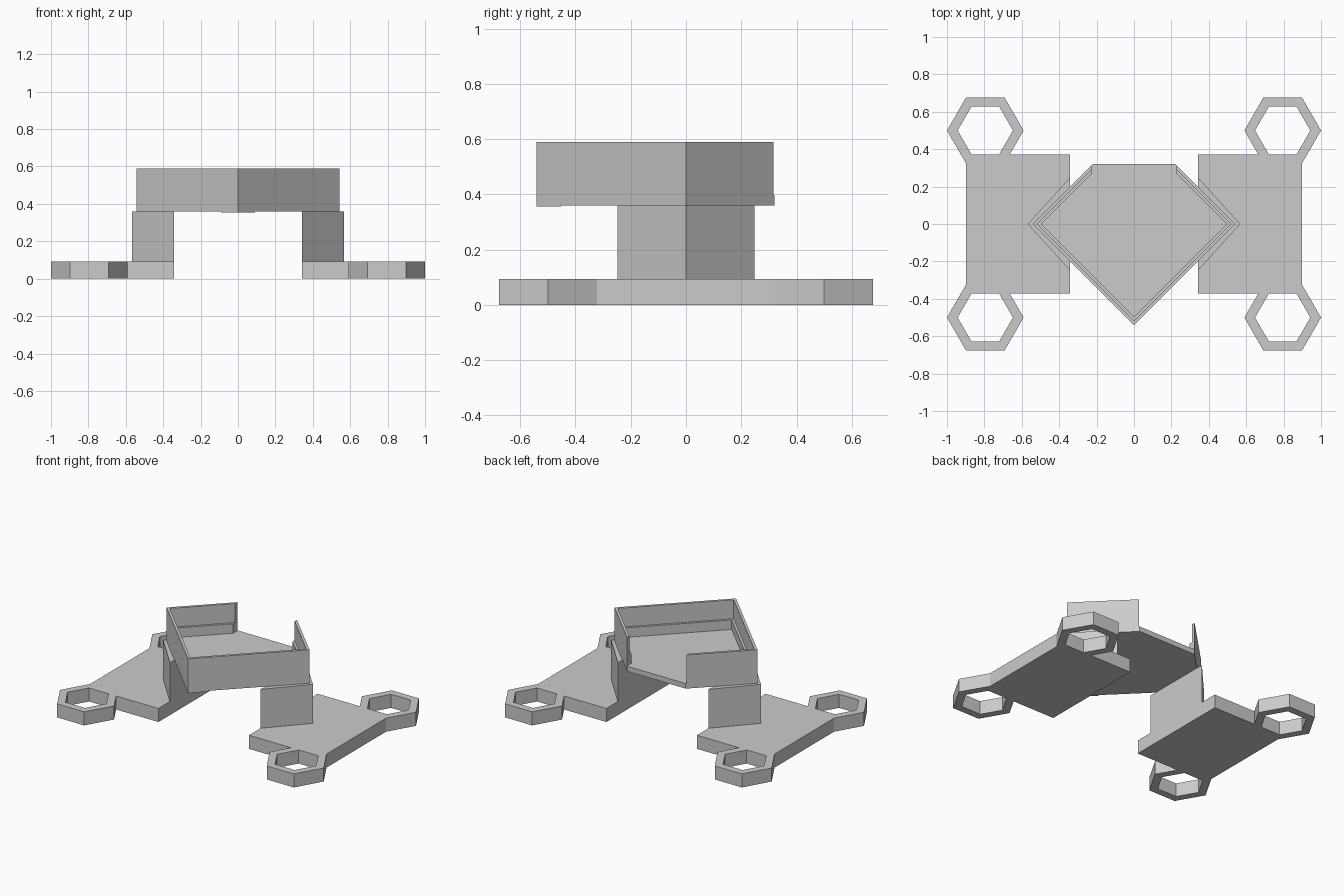
import bpy
import bmesh
import math

cube = bpy.data.objects.get("Cube")
if cube:
    bpy.data.objects.remove(cube, do_unlink=True)

GREY = (0.6, 0.6, 0.6, 1)
mat = bpy.data.materials.new("plain grey")
mat.use_nodes = True
mat.diffuse_color = GREY
mat.node_tree.nodes["Principled BSDF"].inputs["Base Color"].default_value = GREY


def prism(name, outline, bottom, top, mirrored=False):
    """Extrude a flat outline from bottom to top, optionally mirrored in x."""
    bm = bmesh.new()
    face = bm.faces.new([bm.verts.new((x, y, bottom)) for x, y in outline])
    ext = bmesh.ops.extrude_face_region(bm, geom=[face])
    for v in ext["geom"]:
        if isinstance(v, bmesh.types.BMVert):
            v.co.z = top
    bmesh.ops.recalc_face_normals(bm, faces=bm.faces)
    mesh = bpy.data.meshes.new(name)
    bm.to_mesh(mesh)
    bm.free()
    mesh.materials.append(mat)
    obj = bpy.data.objects.new(name, mesh)
    bpy.context.collection.objects.link(obj)
    if mirrored:
        obj.modifiers.new("Mirror", 'MIRROR')
    return obj


# Foot plates, with the outer corners flaring into the hexagonal rings
FOOT_H = 0.093
EDGE = 0.372
side = [(0.926, -EDGE), (0.897, -0.322), (0.897, 0.322), (0.926, EDGE)]
prism("foot_plate", [(0.343, -EDGE)] + side + [(0.343, EDGE)], 0, FOOT_H, True)

# Hexagonal rings, left open where they meet the plate edge
RING_X, RING_Y = 0.795, 0.5
DROP = RING_Y - EDGE
R_OUT, R_IN = 0.205, DROP / math.sin(math.pi / 3)


def hexagon(radius):
    return [(radius * math.cos(math.radians(a)), radius * math.sin(math.radians(a)))
            for a in (0, 60, 120, 180)]


end = R_OUT - DROP / math.sqrt(3)
outer = [(end, -DROP)] + hexagon(R_OUT) + [(-end, -DROP)]
inner = [(R_IN / 2, -DROP)] + hexagon(R_IN) + [(-R_IN / 2, -DROP)]
for name, s in (("back_ring", 1), ("front_ring", -1)):
    ring = [(RING_X + x, s * (RING_Y + y)) for x, y in outer + inner[::-1]]
    prism(name, ring, 0, FOOT_H, True)

# Triangular legs
FLOOR_Z = 0.36
prism("leg", [(0.343, -0.248), (0.568, 0), (0.343, 0.248)], FOOT_H, FLOOR_Z, True)

# Tray floor: a diamond with the back corner cut off
D = 0.542
CUT = 0.32
WALL_Z = 0.395
prism("tray_floor", [(0, -D), (D, 0), (D - CUT, CUT), (CUT - D, CUT), (-D, 0)],
      FLOOR_Z, WALL_Z)
prism("tray_front_tip", [(0, -D), (0.09, 0.09 - D), (-0.09, 0.09 - D)], 0.355, FLOOR_Z)

# Tray walls: thick below, thinner above a ledge, open at the back
END_X = 0.226


def wall_path(d):
    return [(END_X, d - END_X), (d, 0), (0, -d), (-d, 0), (-END_X, d - END_X)]


LEDGE_Z = 0.46
for name, d, low, high in (("tray_lower_wall", 0.495, WALL_Z, LEDGE_Z),
                           ("tray_upper_wall", 0.517, LEDGE_Z, 0.59)):
    prism(name, wall_path(D) + wall_path(d)[::-1], low, high)
